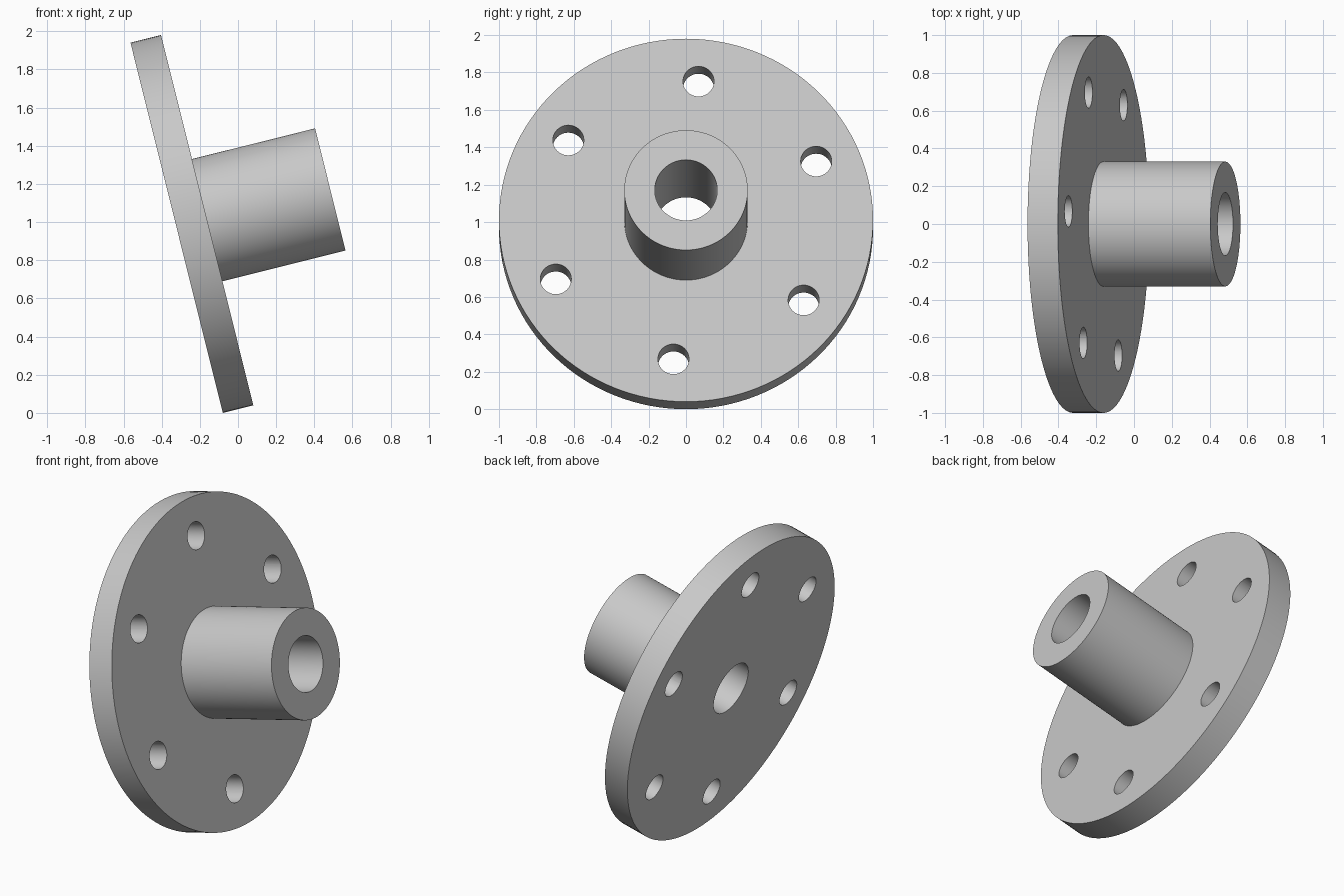
import bpy, bmesh
from math import radians, cos, sin, pi
from mathutils import Matrix

old = bpy.data.objects.get("Cube")
if old:
    bpy.data.objects.remove(old, do_unlink=True)

# Main sizes
RIM, HUB, BORE = 1.0, 0.33, 0.167
PLATE, TOTAL = 0.165, 0.83
BOLT_CIRCLE, BOLT = 0.768, 0.083
TILT = radians(14)
SEGMENTS = 128

steel = bpy.data.materials.new("light grey metal")
steel.use_nodes = True
grey = (0.58, 0.58, 0.58, 1)
steel.diffuse_color = grey
steel.node_tree.nodes["Principled BSDF"].inputs["Base Color"].default_value = grey


def make_object(name, bm):
    bmesh.ops.recalc_face_normals(bm, faces=bm.faces)
    mesh = bpy.data.meshes.new(name)
    bm.to_mesh(mesh)
    bm.free()
    mesh.materials.append(steel)
    obj = bpy.data.objects.new(name, mesh)
    bpy.context.collection.objects.link(obj)
    return obj


# Flange plate and hub with a through bore, turned as one solid around z
bm = bmesh.new()
profile = [(BORE, 0), (RIM, 0), (RIM, PLATE), (HUB, PLATE), (HUB, TOTAL), (BORE, TOTAL)]
rings = [[bm.verts.new((r * cos(2 * pi * i / SEGMENTS), r * sin(2 * pi * i / SEGMENTS), z))
          for i in range(SEGMENTS)] for r, z in profile]
for k, ring in enumerate(rings):
    above = rings[(k + 1) % len(rings)]
    for i in range(SEGMENTS):
        j = (i + 1) % SEGMENTS
        bm.faces.new((ring[i], ring[j], above[j], above[i]))
body = make_object("flanged_hub", bm)

# Six bolt holes, evenly spaced
bm = bmesh.new()
for k in range(6):
    a = radians(25 + 60 * k)
    spot = Matrix.Translation((-BOLT_CIRCLE * sin(a), BOLT_CIRCLE * cos(a), PLATE / 2))
    bmesh.ops.create_cone(bm, cap_ends=True, segments=48, radius1=BOLT, radius2=BOLT,
                          depth=PLATE * 2, matrix=spot)
cutter = make_object("bolt_hole_cutter", bm)
cutter.hide_render = True

cut = body.modifiers.new("bolt_holes", "BOOLEAN")
cut.operation = "DIFFERENCE"
cut.solver = "EXACT"
cut.object = cutter
bpy.ops.object.select_all(action="DESELECT")
body.select_set(True)
bpy.context.view_layer.objects.active = body
bpy.ops.object.modifier_apply(modifier=cut.name)
bpy.data.objects.remove(cutter, do_unlink=True)
bpy.ops.object.shade_smooth_by_angle(angle=radians(30))

# Tip the axis up from +x, then centre the part and rest it on the ground
reach = TOTAL * cos(TILT) + HUB * sin(TILT)
body.rotation_euler = (0, pi / 2 - TILT, 0)
body.location = ((RIM * sin(TILT) - reach) / 2, 0, RIM * cos(TILT))
